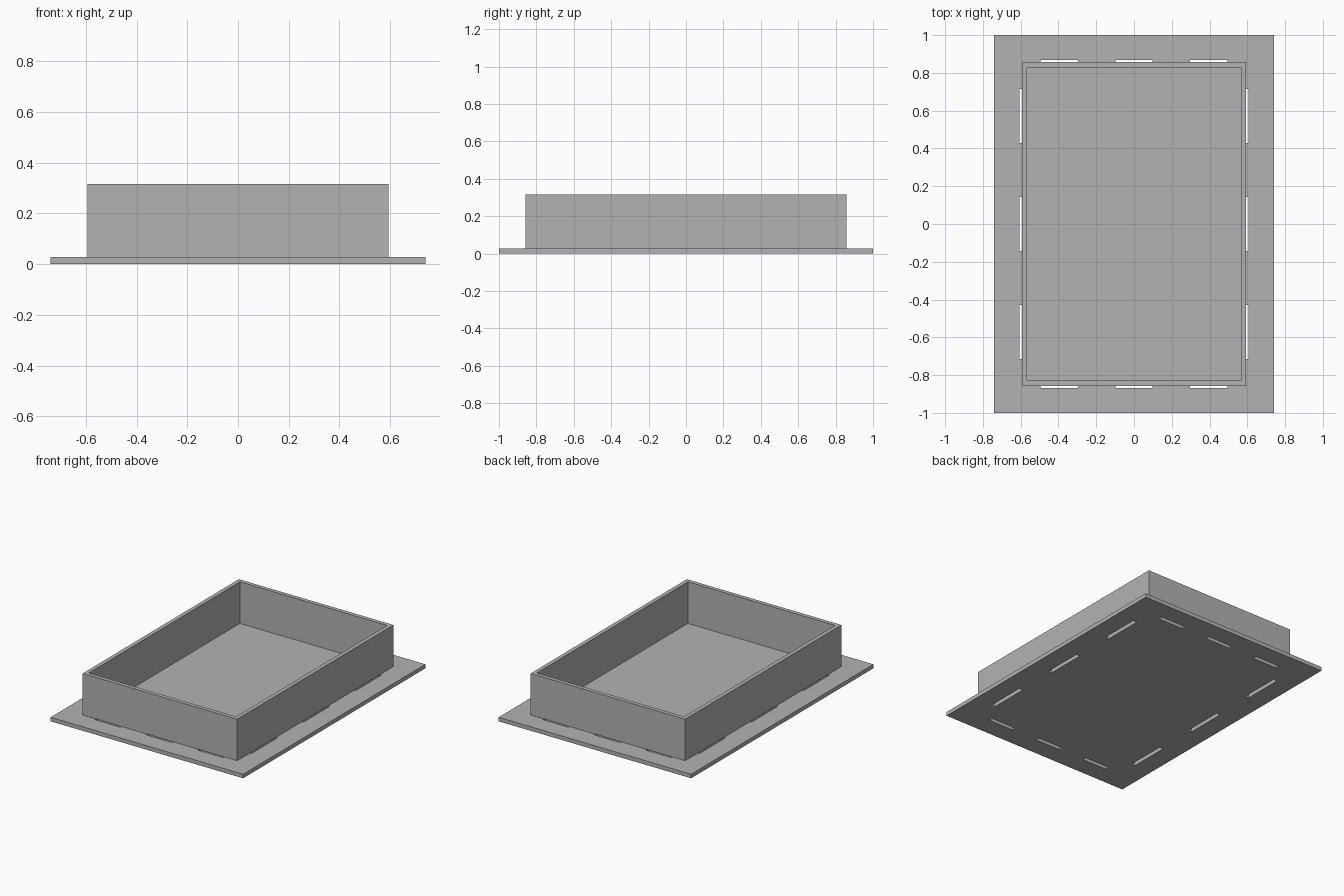
import bpy
import bmesh
from mathutils import Matrix

cube = bpy.data.objects.get("Cube")
if cube:
    bpy.data.objects.remove(cube, do_unlink=True)

# Single flat grey
GREY = (0.45, 0.45, 0.45, 1.0)
grey = bpy.data.materials.new("plain grey")
grey.use_nodes = True
grey.diffuse_color = GREY
grey.node_tree.nodes["Principled BSDF"].inputs["Base Color"].default_value = GREY

PLATE_X, PLATE_Y, THICK = 0.74, 1.0, 0.028    # half sizes, sheet thickness
WALL_X, WALL_Y, TOP = 0.594, 0.857, 0.317     # outer half sizes, rim height
GAP = 0.011                                   # slot showing outside the wall


def add_box(bm, cx, cy, z0, z1, sx, sy):
    m = Matrix.Translation((cx, cy, (z0 + z1) / 2)) @ Matrix.Diagonal((sx, sy, z1 - z0, 1))
    bmesh.ops.create_cube(bm, size=1, matrix=m)


def make_object(name, bm):
    mesh = bpy.data.meshes.new(name)
    bm.to_mesh(mesh)
    bm.free()
    mesh.materials.append(grey)
    obj = bpy.data.objects.new(name, mesh)
    bpy.context.collection.objects.link(obj)
    return obj


def cut(target, cutter):
    mod = target.modifiers.new("cut", "BOOLEAN")
    mod.operation = "DIFFERENCE"
    mod.solver = "EXACT"
    mod.object = cutter
    cutter.hide_render = True
    cutter.hide_set(True)


# Base plate
bm = bmesh.new()
add_box(bm, 0, 0, 0, THICK, 2 * PLATE_X, 2 * PLATE_Y)
base_plate = make_object("base_plate", bm)

# Three slots under each wall, each half of a third of the wall long
bm = bmesh.new()
for side in (-1, 1):
    for i in (-1, 0, 1):
        add_box(bm, side * (WALL_X + GAP - THICK / 2), i * WALL_Y * 2 / 3,
                -0.1, 0.1, THICK, WALL_Y / 3)
        add_box(bm, i * WALL_X * 2 / 3, side * (WALL_Y + GAP - THICK / 2),
                -0.1, 0.1, WALL_X / 3, THICK)
cut(base_plate, make_object("slot_cutter", bm))

# Open rectangular wall frame standing on the plate
bm = bmesh.new()
loops = []
for inset in (0, THICK):
    x, y = WALL_X - inset, WALL_Y - inset
    for z in (THICK, TOP):
        loops.append([bm.verts.new((sx * x, sy * y, z))
                      for sx, sy in ((-1, -1), (1, -1), (1, 1), (-1, 1))])
out_low, out_high, in_low, in_high = loops
for a, b in ((out_low, out_high), (out_high, in_high), (in_high, in_low), (in_low, out_low)):
    for i in range(4):
        j = (i + 1) % 4
        bm.faces.new((a[i], a[j], b[j], b[i]))
bmesh.ops.recalc_face_normals(bm, faces=bm.faces)
make_object("wall_frame", bm)
